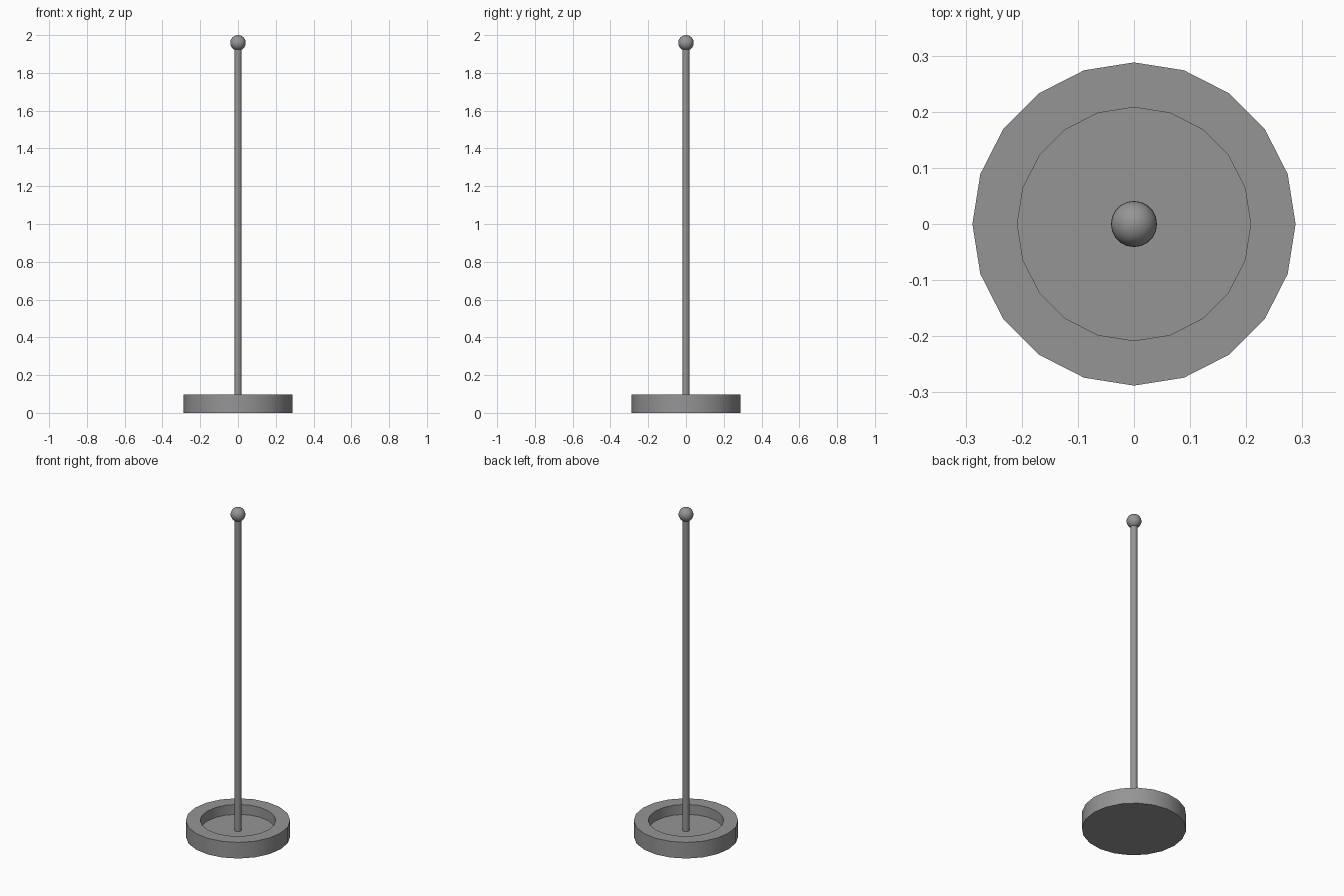
import bpy
import bmesh
from math import cos, sin, pi, radians

cube = bpy.data.objects.get("Cube")
if cube:
    bpy.data.objects.remove(cube, do_unlink=True)

GREY = (0.3, 0.3, 0.3, 1)
metal = bpy.data.materials.new("plain grey")
metal.use_nodes = True
metal.diffuse_color = GREY
metal.node_tree.nodes["Principled BSDF"].inputs["Base Color"].default_value = GREY

SIDES = 20
FLOOR, RIM = 0.038, 0.098
OUTER, INNER = 0.288, 0.208
BALL = 0.041


def finish(obj, name):
    """Name, colour and smooth the active part."""
    obj.name = name
    obj.data.materials.append(metal)
    bpy.ops.object.select_all(action="DESELECT")
    bpy.context.view_layer.objects.active = obj
    obj.select_set(True)
    bpy.ops.object.shade_smooth_by_angle(angle=radians(30))


def lathe(name, profile):
    """Turn a radius/height profile around z; the ends are capped."""
    bm = bmesh.new()
    rings = [[bm.verts.new((r * cos(2 * pi * i / SIDES), r * sin(2 * pi * i / SIDES), z))
              for i in range(SIDES)] for r, z in profile]
    for low, high in zip(rings, rings[1:]):
        for i in range(SIDES):
            j = (i + 1) % SIDES
            bm.faces.new((low[i], low[j], high[j], high[i]))
    bm.faces.new(rings[0][::-1])
    bm.faces.new(rings[-1])
    mesh = bpy.data.meshes.new(name)
    bm.to_mesh(mesh)
    bm.free()
    obj = bpy.data.objects.new(name, mesh)
    bpy.context.collection.objects.link(obj)
    finish(obj, name)


# Weighted base with a round recess in its top
lathe("base", [(OUTER, 0), (OUTER, RIM), (INNER, RIM), (INNER, FLOOR)])

# Pole standing on the recess floor
lathe("pole", [(0.019, FLOOR), (0.019, 2 - BALL)])

# Ball on the tip
bpy.ops.mesh.primitive_uv_sphere_add(segments=SIDES, ring_count=16, radius=BALL,
                                     location=(0, 0, 2 - BALL))
finish(bpy.context.object, "ball")
